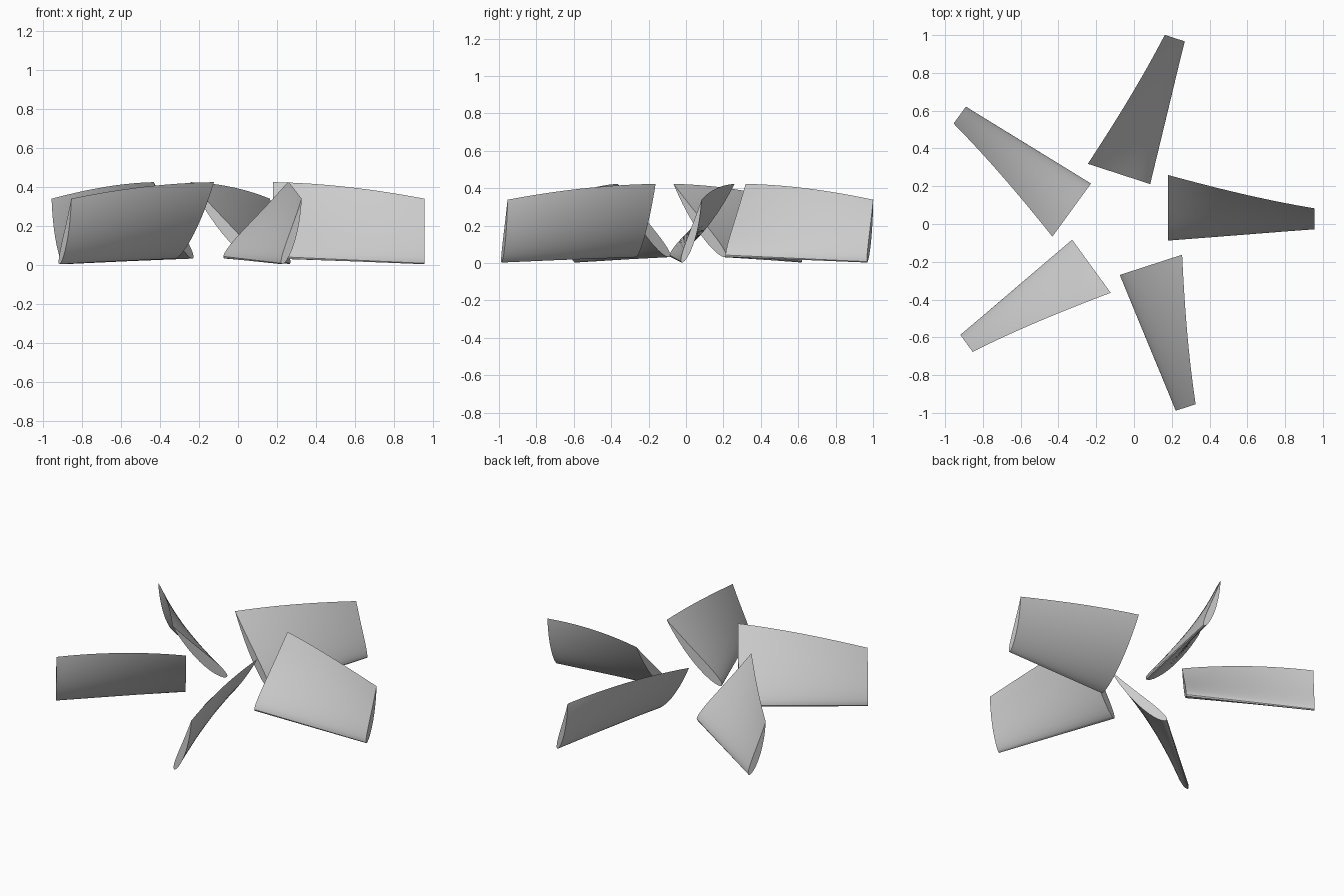
import bpy, bmesh, math
from mathutils import Vector, Matrix

cube = bpy.data.objects.get("Cube")
if cube:
    bpy.data.objects.remove(cube, do_unlink=True)

BLADES = 5
STATIONS = 16        # sections along the span
HALF = 16            # points per side of the airfoil
ROOT_R, TIP_R = 0.253, 1.028
CENTRE = Vector((-0.073, -0.003, 0))

grey = bpy.data.materials.new("light_grey")
grey.use_nodes = True
colour = (0.6, 0.6, 0.6, 1)
grey.diffuse_color = colour
grey.node_tree.nodes["Principled BSDF"].inputs["Base Color"].default_value = colour


def lerp(a, b, t):
    return a + (b - a) * t


def airfoil():
    """Unit-chord cambered section, round nose at 0 and sharp tail at 1."""
    def point(u, side):
        half = 0.6 * (0.2969 * math.sqrt(u) - 0.126 * u - 0.3516 * u**2
                      + 0.2843 * u**3 - 0.1036 * u**4)
        camber = 0.12 * u * (1 - u)
        return u, camber + side * half
    steps = [(1 - math.cos(math.pi * i / HALF)) / 2 for i in range(HALF + 1)]
    lower = [point(u, 1) for u in steps]
    upper = [point(u, -1) for u in reversed(steps[1:-1])]
    return lower + upper


def section(t):
    """Airfoil placed at span fraction t, tapered and twisted."""
    chord = lerp(0.52, 0.352, t)
    pitch = math.radians(lerp(48.5, 72.5, t))
    along = Vector((0, math.cos(pitch), math.sin(pitch)))
    under = Vector((0, math.sin(pitch), -math.cos(pitch)))
    nose = Vector((lerp(ROOT_R, TIP_R, t), lerp(-0.082, -0.02, t), lerp(0.034, 0.003, t)))
    return [nose + chord * (u * along + v * under) for u, v in airfoil()]


# Loft one blade with closed ends
bm = bmesh.new()
rings = [[bm.verts.new(p) for p in section(i / STATIONS)] for i in range(STATIONS + 1)]
for a, b in zip(rings, rings[1:]):
    for i in range(len(a)):
        j = (i + 1) % len(a)
        bm.faces.new((a[i], a[j], b[j], b[i]))
bm.faces.new(rings[0])
bm.faces.new(rings[-1])
bmesh.ops.recalc_face_normals(bm, faces=bm.faces)
mesh = bpy.data.meshes.new("fan_blade")
bm.to_mesh(mesh)
bm.free()
mesh.materials.append(grey)

# Five blades around the open centre
bpy.ops.object.select_all(action='DESELECT')
for k in range(BLADES):
    blade = bpy.data.objects.new(f"fan_blade_{k + 1}", mesh)
    bpy.context.collection.objects.link(blade)
    blade.matrix_world = (Matrix.Translation(CENTRE)
                          @ Matrix.Rotation(math.tau * k / BLADES, 4, 'Z'))
    if k == 0:
        blade.select_set(True)
        bpy.context.view_layer.objects.active = blade
        bpy.ops.object.shade_smooth_by_angle(angle=math.radians(35))
        blade.select_set(False)
